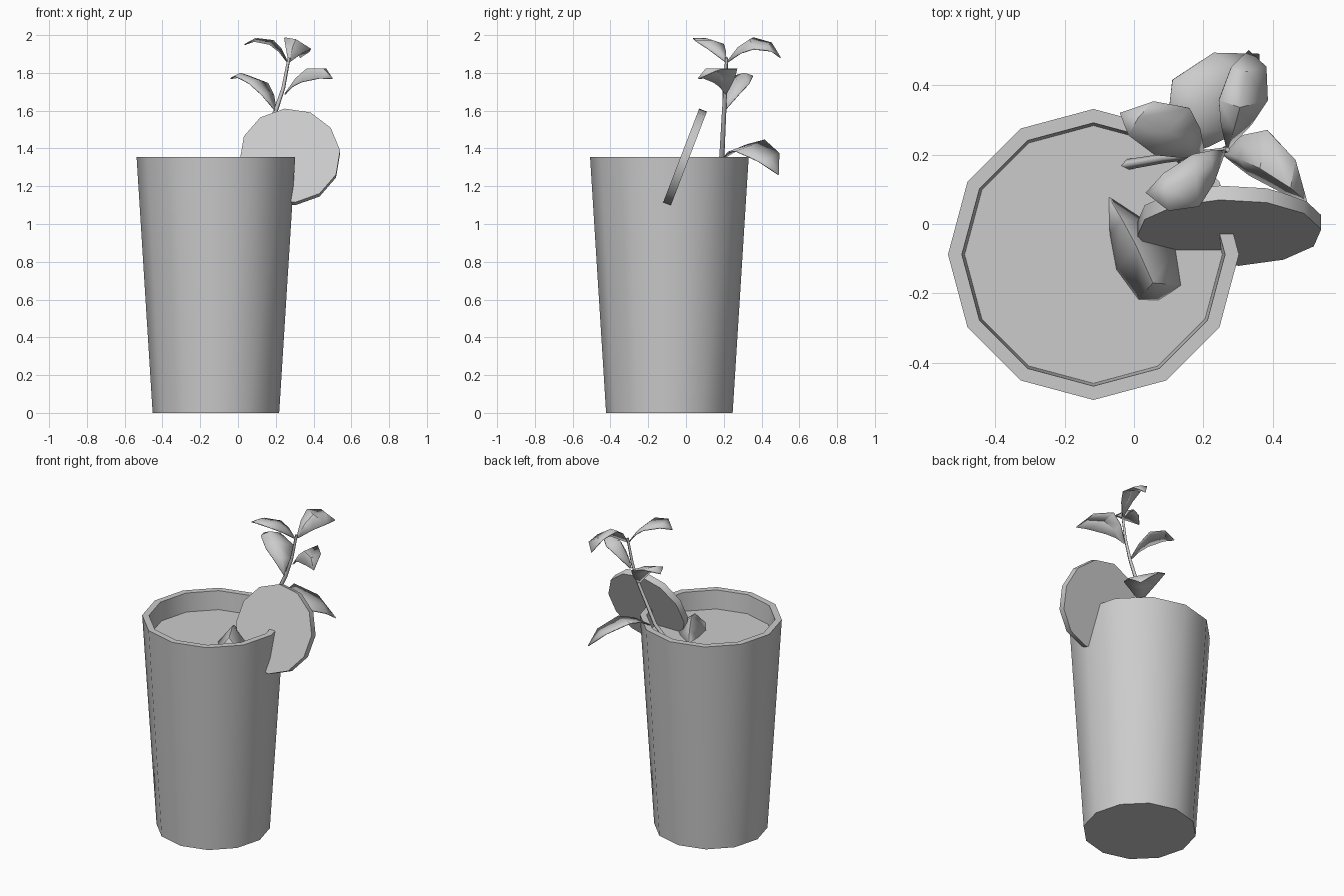
import bpy
import bmesh
import math
from mathutils import Vector, Matrix

cube = bpy.data.objects.get("Cube")
if cube:
    bpy.data.objects.remove(cube, do_unlink=True)

SIDES = 12
CUP_X, CUP_Y = -0.117, -0.088

grey = bpy.data.materials.new("plain_grey")
grey.use_nodes = True
colour = (0.6, 0.6, 0.6, 1)
grey.diffuse_color = colour
grey.node_tree.nodes["Principled BSDF"].inputs["Base Color"].default_value = colour


def finish(name, bm, angle=35):
    """Turn a bmesh into a named object with soft shading and sharp edges."""
    mesh = bpy.data.meshes.new(name)
    bmesh.ops.recalc_face_normals(bm, faces=bm.faces)
    bm.to_mesh(mesh)
    bm.free()
    mesh.materials.append(grey)
    obj = bpy.data.objects.new(name, mesh)
    bpy.context.collection.objects.link(obj)
    bpy.ops.object.select_all(action="DESELECT")
    obj.select_set(True)
    bpy.context.view_layer.objects.active = obj
    bpy.ops.object.shade_smooth_by_angle(angle=math.radians(angle))
    return obj


def lathe(name, profile):
    """Join rings of (radius, height) into a capped vessel."""
    bm = bmesh.new()
    rings = []
    for radius, z in profile:
        ring = []
        for i in range(SIDES):
            a = math.tau * i / SIDES
            ring.append(bm.verts.new((CUP_X + radius * math.cos(a),
                                      CUP_Y + radius * math.sin(a), z)))
        rings.append(ring)
    for low, high in zip(rings, rings[1:]):
        for i in range(SIDES):
            j = (i + 1) % SIDES
            bm.faces.new((low[i], low[j], high[j], high[i]))
    bm.faces.new(rings[0])
    bm.faces.new(rings[-1])
    return finish(name, bm)


# Tapered cup: outside wall, rim, inside wall and drink surface
lathe("cup_with_drink", [(0.335, 0), (0.42, 1.355), (0.38, 1.355), (0.372, 1.235)])

# Fruit slice resting across the rim
bm = bmesh.new()
place = (Matrix.Translation((0.275, -0.005, 1.355))
         @ Matrix.Rotation(math.radians(69), 4, "X")
         @ Matrix.Rotation(math.radians(6), 4, "Z"))
bmesh.ops.create_cone(bm, cap_ends=True, segments=SIDES, radius1=0.267,
                      radius2=0.267, depth=0.044, matrix=place)
finish("fruit_slice", bm)

# Bent stem, thinner towards the top
curve = bpy.data.curves.new("herb_stem", "CURVE")
curve.dimensions = "3D"
curve.bevel_depth = 0.014
curve.bevel_resolution = 0
curve.use_fill_caps = True
path = [(-0.03, 0.17, 1.22), (0.09, 0.19, 1.36), (0.2, 0.202, 1.6),
        (0.24, 0.208, 1.72), (0.27, 0.215, 1.88)]
spline = curve.splines.new("POLY")
spline.points.add(len(path) - 1)
for i, (point, co) in enumerate(zip(spline.points, path)):
    point.co = (*co, 1)
    point.radius = 1.1 - 0.13 * i
curve.materials.append(grey)
stem = bpy.data.objects.new("herb_stem", curve)
bpy.context.collection.objects.link(stem)


def leaf(name, base, hump, tip, side_a, side_b):
    """Creased leaf: a midrib arc through hump, with a wing on each side."""
    base, hump, tip = Vector(base), Vector(hump), Vector(tip)
    control = 2 * hump - (base + tip) / 2
    bm = bmesh.new()
    rows = []
    for t, width in ((0, 0.06), (0.2, 0.62), (0.42, 1), (0.78, 0.72), (1, 0)):
        mid = base * (1 - t) ** 2 + control * 2 * t * (1 - t) + tip * t * t
        offsets = (Vector(side_a) * width, Vector(), Vector(side_b) * width)
        if width == 0:
            rows.append([bm.verts.new(mid)] * 3)
        else:
            rows.append([bm.verts.new(mid + o) for o in offsets])
    for row, ahead in zip(rows, rows[1:]):
        for k in range(2):
            corners = [row[k], row[k + 1], ahead[k + 1], ahead[k]]
            bm.faces.new(list(dict.fromkeys(corners)))
    obj = finish(name, bm)
    thick = obj.modifiers.new("thickness", "SOLIDIFY")
    thick.thickness = 0.006
    thick.offset = 0


leaf("top_back_leaf", (0.27, 0.22, 1.86), (0.31, 0.36, 1.98), (0.33, 0.5, 1.88),
     (0.08, 0.02, -0.05), (-0.06, 0.02, 0.01))
leaf("top_front_leaf", (0.26, 0.21, 1.86), (0.16, 0.13, 1.98), (0.035, 0.09, 1.95),
     (0.01, -0.09, 0), (-0.01, 0.06, -0.02))
leaf("middle_left_leaf", (0.25, 0.21, 1.69), (0.385, 0.15, 1.83), (0.5, 0.065, 1.77),
     (0.02, 0.11, 0), (-0.03, -0.02, -0.07))
leaf("middle_right_leaf", (0.2, 0.2, 1.6), (0.08, 0.28, 1.78), (-0.04, 0.32, 1.77),
     (0.06, 0.065, -0.02), (-0.04, -0.07, -0.02))
leaf("low_back_leaf", (0.12, 0.2, 1.35), (0.23, 0.37, 1.41), (0.36, 0.49, 1.26),
     (-0.1, 0.07, 0.03), (0.09, -0.08, -0.03))
leaf("floating_leaf", (-0.08, 0.09, 1.22), (0.02, -0.09, 1.33), (0.07, -0.22, 1.23),
     (0.11, -0.01, -0.09), (-0.06, -0.07, -0.1))
